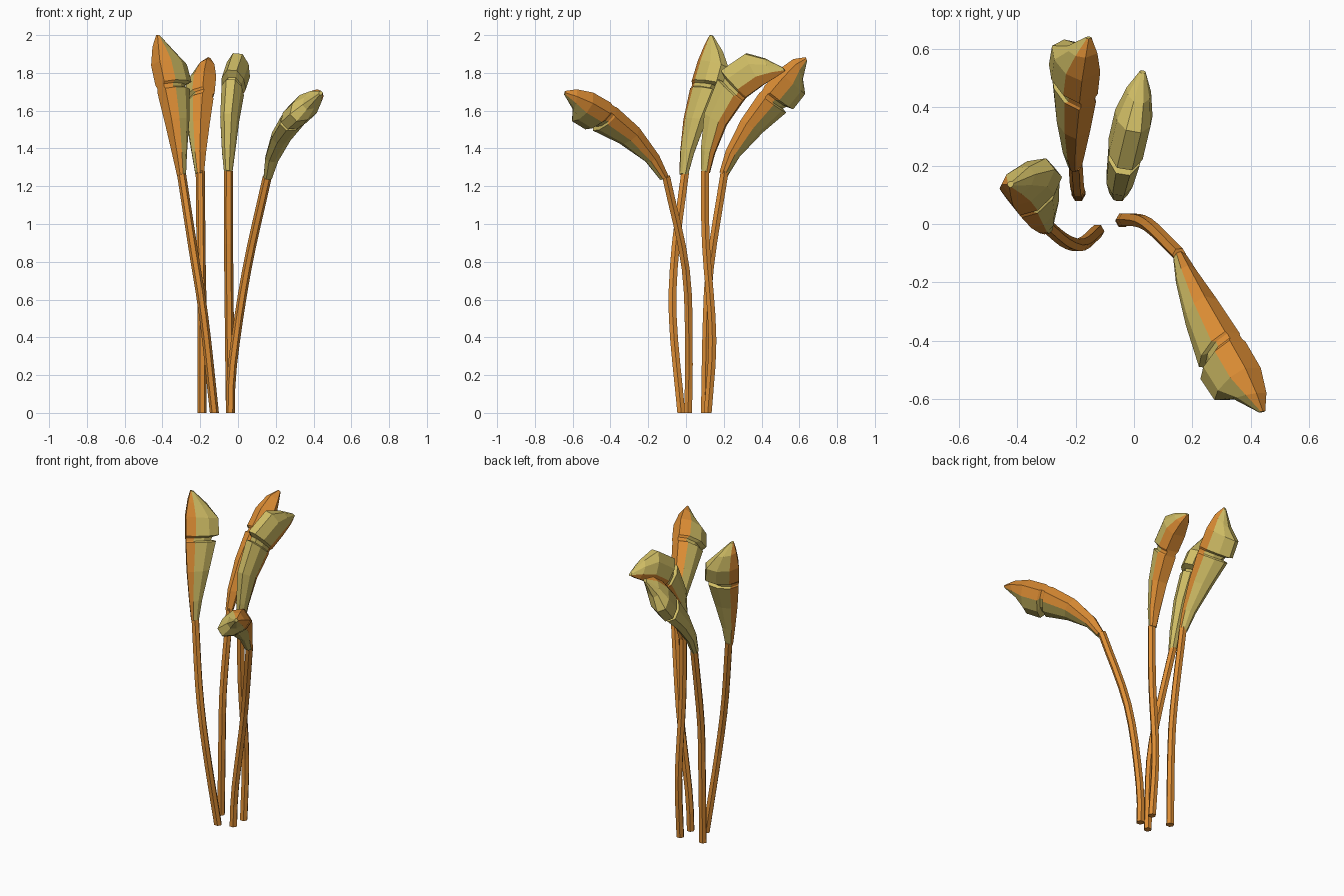
import bpy, bmesh, math
from mathutils import Vector

if "Cube" in bpy.data.objects:
    bpy.data.objects.remove(bpy.data.objects["Cube"])


def material(name, col):
    m = bpy.data.materials.new(name)
    m.diffuse_color = (*col, 1)
    m.use_nodes = True
    m.node_tree.nodes["Principled BSDF"].inputs["Base Color"].default_value = m.diffuse_color
    return m


ORANGE = material("orange_stalk", (0.73, 0.27, 0.035))
GREEN = material("yellow_green_bud", (0.63, 0.51, 0.13))


def spline(points):
    """Dense Catmull-Rom curve with a lookup by arc length fraction."""
    p = [Vector(q) for q in points]
    p = [2 * p[0] - p[1]] + p + [2 * p[-1] - p[-2]]
    out = []
    for i in range(1, len(p) - 2):
        a, b, c, d = p[i - 1:i + 3]
        for k in range(16):
            t = k / 16
            out.append(0.5 * (2 * b + (c - a) * t + (2 * a - 5 * b + 4 * c - d) * t * t
                              + (3 * b - a - 3 * c + d) * t ** 3))
    out.append(p[-2])
    lens = [0]
    for u, v in zip(out, out[1:]):
        lens.append(lens[-1] + (v - u).length)

    def at(t):
        s = t * lens[-1]
        for i in range(len(out) - 1):
            if s <= lens[i + 1] or i == len(out) - 2:
                f = (s - lens[i]) / (lens[i + 1] - lens[i])
                return out[i].lerp(out[i + 1], f), (out[i + 1] - out[i]).normalized()
    return at


def loft(name, rings, mats, orange_sides=()):
    bm = bmesh.new()
    vs = [[bm.verts.new(c) for c in r] for r in rings]
    n = len(rings[0])
    for a, b in zip(vs, vs[1:]):
        for j in range(n):
            k = (j + 1) % n
            f = bm.faces.new((a[j], a[k], b[k], b[j]))
            f.material_index = 1 if j in orange_sides else 0
    bm.faces.new(vs[0][::-1])
    bm.faces.new(vs[-1])
    bmesh.ops.recalc_face_normals(bm, faces=bm.faces)
    me = bpy.data.meshes.new(name)
    bm.to_mesh(me)
    bm.free()
    for m in mats:
        me.materials.append(m)
    ob = bpy.data.objects.new(name, me)
    bpy.context.collection.objects.link(ob)


# bud cross-section: (depth fraction from the back, width fraction)
SECTION = [(0, -.3), (0, .3), (.3, .5), (.7, .45), (1, .2), (1, -.2), (.7, -.45), (.3, -.5)]
# bud rings along the back edge: (length fraction, depth, width)
RINGS = [(0, .045, .045), (.15, .075, .07), (.38, .13, .10), (.60, .175, .12),
         (.61, .145, .10), (.635, .155, .10), (.65, .195, .13), (.8, .19, .13),
         (.92, .115, .085), (1, .02, .02)]


def flower(n, stem, back, bulge):
    bulge = Vector(bulge)
    # stalk: hexagonal tube
    at = spline(stem)
    rings = []
    for i in range(11):
        c, t = at(i / 10)
        if i == 0:
            t = Vector((0, 0, 1))
        x = Vector((1, 0, 0))
        x = (x - t * x.dot(t)).normalized()
        y = t.cross(x)
        rings.append([c + .024 * (x * math.cos(a) + y * math.sin(a))
                      for a in (j * math.pi / 3 for j in range(6))])
    loft(f"stalk_{n}", rings, [ORANGE])
    # bud: bulges to one side of the orange back strip
    at = spline(back)
    rings = []
    for s, d, w in RINGS:
        c, t = at(s)
        f = (bulge - t * bulge.dot(t)).normalized()
        side = t.cross(f)
        rings.append([c + f * d * u + side * w * v for u, v in SECTION])
    loft(f"bud_{n}", rings, [GREEN, ORANGE], (0, 1, 7))


# left flower
flower(1, [(-.125, -.025, 0), (-.18, -.07, .5), (-.235, -.058, .85), (-.30, -.005, 1.27)],
       [(-.315, -.025, 1.26), (-.36, .0, 1.5), (-.415, .06, 1.75), (-.44, .10, 1.88),
        (-.43, .13, 2.0)], (.75, .6, 0))
# rear left flower
flower(2, [(-.19, .1, 0), (-.19, .11, .5), (-.195, .13, .8), (-.2, .205, 1.28)],
       [(-.19, .185, 1.27), (-.185, .23, 1.4), (-.17, .33, 1.58), (-.15, .47, 1.76),
        (-.145, .56, 1.85), (-.15, .635, 1.88)], (-.55, .5, -.55))
# rear flower, curled over
flower(3, [(-.04, .115, 0), (-.045, .14, .4), (-.05, .105, .9), (-.05, .1, 1.28)],
       [(-.05, .125, 1.27), (-.045, .17, 1.43), (-.035, .24, 1.57), (-.015, .34, 1.69),
        (.01, .45, 1.76), (.03, .525, 1.81)], (-.1, -.8, .5))
# front right flower
flower(4, [(-.04, .01, 0), (-.03, .015, .25), (.045, .0, .75), (.155, -.105, 1.25)],
       [(.17, -.1, 1.25), (.23, -.2, 1.43), (.33, -.36, 1.585), (.42, -.52, 1.68),
        (.445, -.64, 1.70)], (-.65, -.4, -.6))
